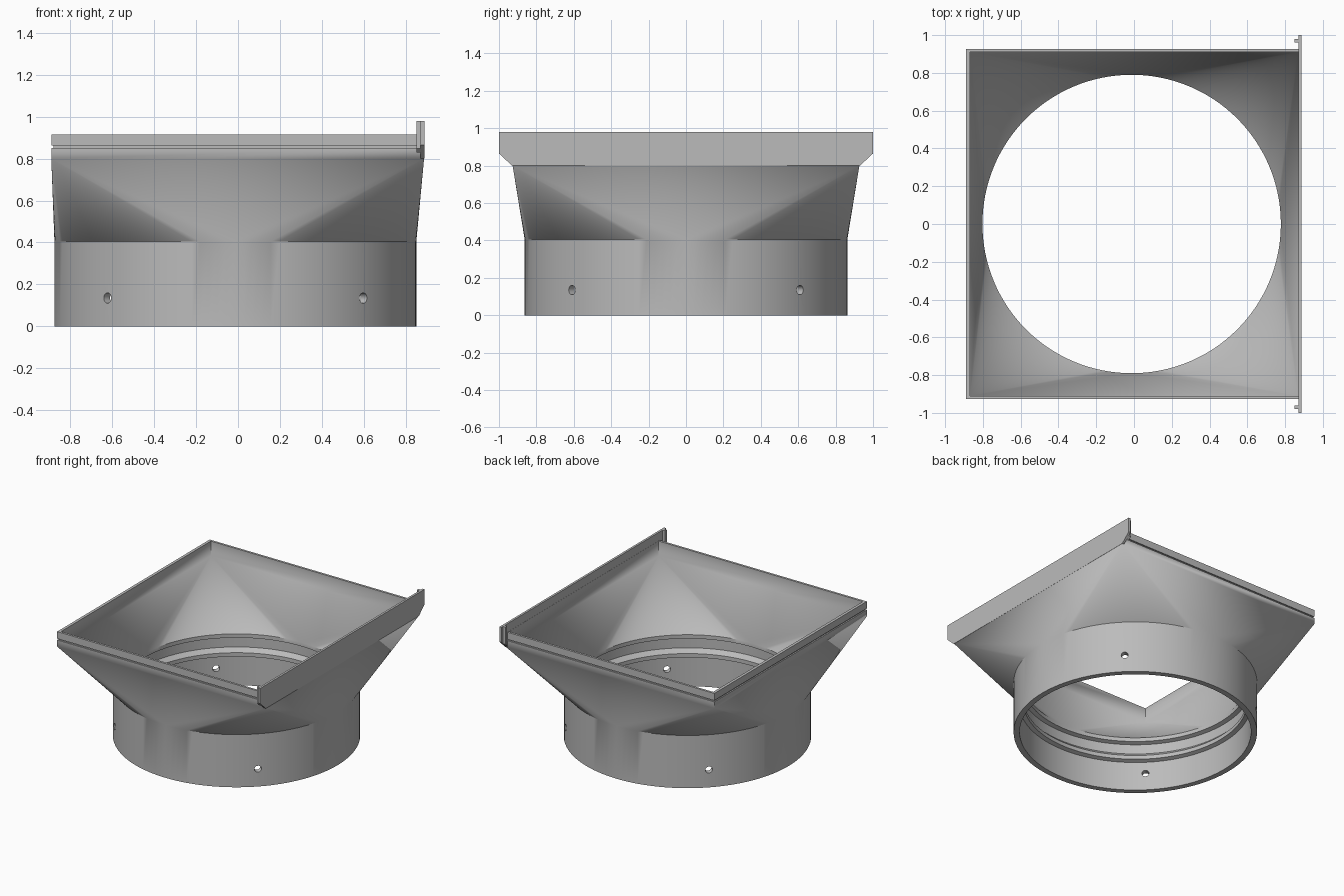
import bpy, bmesh, math
from mathutils import Matrix, Vector

if "Cube" in bpy.data.objects:
    bpy.data.objects.remove(bpy.data.objects["Cube"])

grey = bpy.data.materials.new("plain grey")
grey.use_nodes = True
colour = (0.5, 0.5, 0.5, 1)
grey.diffuse_color = colour
grey.node_tree.nodes["Principled BSDF"].inputs["Base Color"].default_value = colour

CX = -0.0125    # axis of the round collar
SIDES = 128


def make_object(name, bm):
    bmesh.ops.recalc_face_normals(bm, faces=bm.faces)
    mesh = bpy.data.meshes.new(name)
    bm.to_mesh(mesh)
    bm.free()
    ob = bpy.data.objects.new(name, mesh)
    bpy.context.collection.objects.link(ob)
    mesh.materials.append(grey)
    return ob


def circle(bm, r, z):
    return [bm.verts.new((CX + r * math.cos(a), r * math.sin(a), z))
            for a in (2 * math.pi * i / SIDES for i in range(SIDES))]


def rectangle(bm, left, right, half_y, z):
    return [bm.verts.new((x, y, z)) for x, y in
            ((right, half_y), (left, half_y), (left, -half_y), (right, -half_y))]


def bridge(bm, a, b):
    n = len(a)
    if n == len(b):
        for i in range(n):
            j = (i + 1) % n
            bm.faces.new((a[i], a[j], b[j], b[i]))
        return
    # square to round: a cone fan at each corner, a flat triangle per side
    ring, corners = (a, b) if n > len(b) else (b, a)
    quarter = SIDES // 4
    for q in range(4):
        for i in range(q * quarter, (q + 1) * quarter):
            bm.faces.new((ring[i], ring[(i + 1) % SIDES], corners[q]))
        bm.faces.new((ring[(q + 1) * quarter % SIDES], corners[(q + 1) % 4], corners[q]))


# Hollow adapter body: outside upwards, over the rim, then inside downwards
bm = bmesh.new()
rings = [circle(bm, 0.8625, 0), circle(bm, 0.8625, 0.405)]
for inset, z in ((0, 0.8), (0, 0.85), (0.01, 0.85), (0.01, 0.861), (0, 0.861), (0, 0.915)):
    rings.append(rectangle(bm, -0.89 + inset, 0.887, 0.927 - inset, z))
for z in (0.915, 0.8):
    rings.append(rectangle(bm, -0.868, 0.87, 0.91, z))
for r, z in ((0.79, 0.41), (0.79, 0.38), (0.82, 0.37), (0.82, 0.295),
             (0.79, 0.265), (0.79, 0.235), (0.82, 0.225), (0.82, 0)):
    rings.append(circle(bm, r, z))
for a, b in zip(rings, rings[1:] + rings[:1]):
    bridge(bm, a, b)
body = make_object("adapter_body", bm)

# Four screw holes on the diagonals of the collar
bm = bmesh.new()
for angle in (45, 135):
    turn = Matrix.Rotation(math.radians(angle), 4, 'Z') @ Matrix.Rotation(math.pi / 2, 4, 'Y')
    bmesh.ops.create_cone(bm, cap_ends=True, segments=24, radius1=0.025, radius2=0.025,
                          depth=2, matrix=Matrix.Translation((CX, 0, 0.135)) @ turn)
cutter = make_object("hole_cutter", bm)
cutter.hide_render = True
cut = body.modifiers.new("screw_holes", 'BOOLEAN')
cut.operation = 'DIFFERENCE'
cut.solver = 'EXACT'
cut.use_self = True
cut.object = cutter
bpy.context.view_layer.objects.active = body
bpy.ops.object.select_all(action='DESELECT')
body.select_set(True)
bpy.ops.object.modifier_apply(modifier=cut.name)
bpy.data.objects.remove(cutter)
bpy.ops.object.shade_smooth_by_angle(angle=math.radians(30))


def side_prism(name, outline, x0, x1):
    """Extrude a (y, z) outline along x."""
    bm = bmesh.new()
    face = bm.faces.new([bm.verts.new((x0, y, z)) for y, z in outline])
    moved = bmesh.ops.extrude_face_region(bm, geom=[face])["geom"]
    bmesh.ops.translate(bm, vec=Vector((x1 - x0, 0, 0)),
                        verts=[v for v in moved if isinstance(v, bmesh.types.BMVert)])
    return make_object(name, bm)


# Tall end plate with chamfered lower corners
half = [(0.93, 0.8), (1, 0.865), (1, 0.98)]
side_prism("end_plate", half + [(-y, z) for y, z in reversed(half)], 0.871, 0.888)

# Narrow hooked ribs at both ends of the plate
for side, name in ((1, "back_rib"), (-1, "front_rib")):
    side_prism(name, [(side * y, z) for y, z in
                      ((0.96, 0.828), (0.98, 0.847), (0.98, 0.98), (0.96, 0.98))], 0.85, 0.872)
